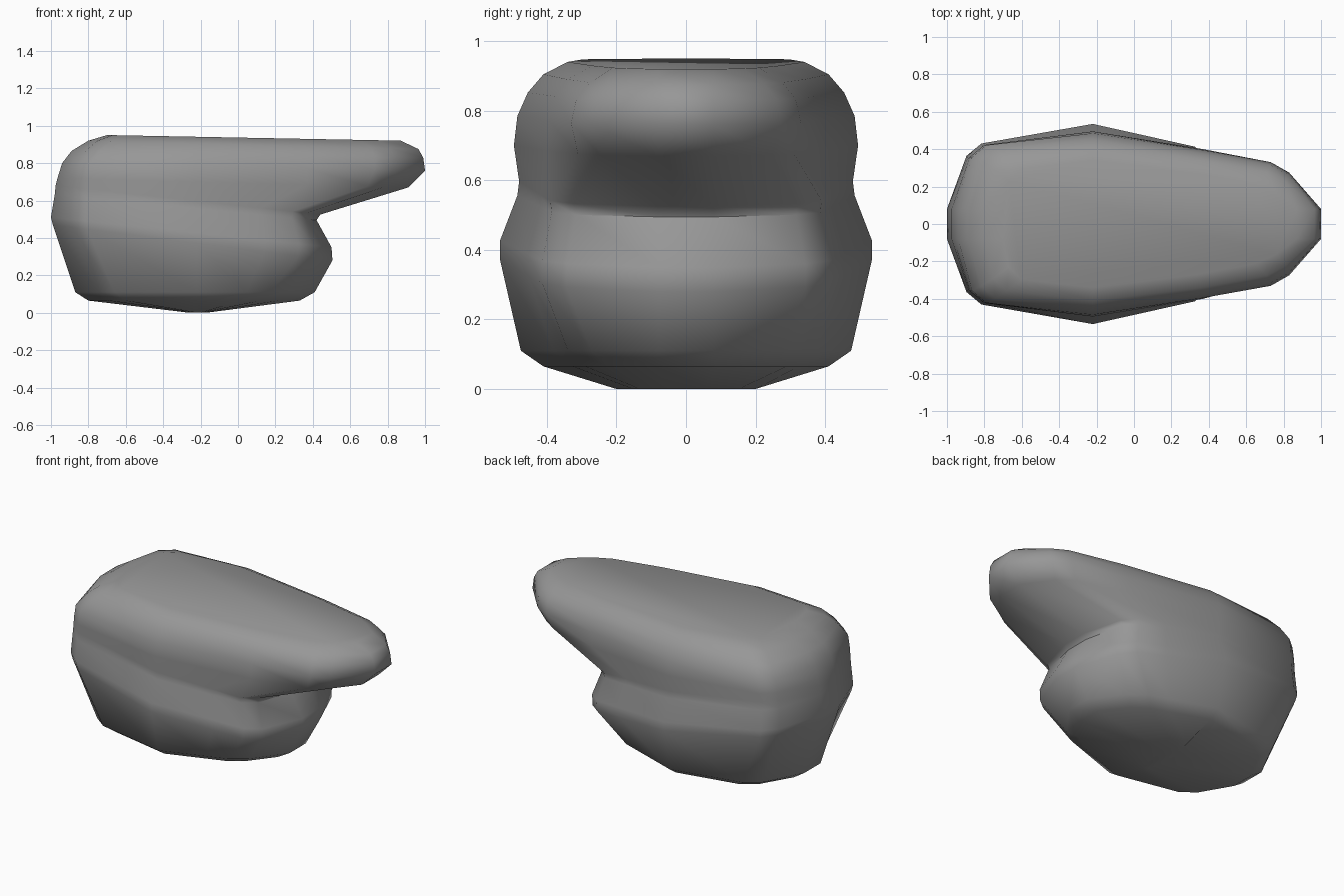
import bpy, bmesh
from mathutils import Vector

if "Cube" in bpy.data.objects:
    bpy.data.objects.remove(bpy.data.objects["Cube"])

MID_X = -0.22   # widest station of the body

# Each ring, bottom to top: left end x, left corner (x, y), middle y,
# shoulder (x, y) or None, right corner (x, y), right end x, z at left, z at right
RINGS = [
    (-0.26, (-0.24, 0.12), 0.20, None, (-0.19, 0.12), -0.17, 0.00, 0.00),
    (-0.80, (-0.66, 0.32), 0.41, None, (0.18, 0.27), 0.33, 0.065, 0.065),
    (-0.87, (-0.72, 0.37), 0.475, None, (0.23, 0.32), 0.41, 0.11, 0.11),
    (-0.99, (-0.865, 0.415), 0.535, None, (0.38, 0.40), 0.505, 0.47, 0.28),
    (-1.00, (-0.875, 0.42), 0.535, None, (0.385, 0.40), 0.50, 0.51, 0.35),
    (-0.98, (-0.87, 0.41), 0.485, None, (0.345, 0.375), 0.42, 0.63, 0.495),
    (-0.975, (-0.865, 0.41), 0.48, None, (0.35, 0.38), 0.44, 0.68, 0.525),
    (-0.965, (-0.86, 0.415), 0.495, (0.37, 0.40), (0.75, 0.295), 0.91, 0.72, 0.67),
    (-0.94, (-0.85, 0.415), 0.485, (0.37, 0.395), (0.79, 0.32), 1.00, 0.80, 0.76),
    (-0.89, (-0.80, 0.39), 0.455, (0.37, 0.375), (0.79, 0.305), 0.99, 0.865, 0.83),
    (-0.80, (-0.74, 0.35), 0.41, (0.36, 0.34), (0.77, 0.265), 0.965, 0.92, 0.875),
    (-0.70, (-0.66, 0.29), 0.34, (0.34, 0.27), (0.71, 0.20), 0.87, 0.95, 0.92),
]


def toward(a, b, d=0.06):
    """Point a short way from a towards b, for a chamfered corner."""
    v = b - a
    return a + v.normalized() * min(d, 0.4 * v.length)


def ring_points(xl, cl, ym, sh, cr, xr, zl, zr):
    """Closed, mirrored, tilted outline."""
    cl, cr = Vector(cl), Vector(cr)
    mid = Vector((MID_X, ym))
    left = Vector((xl, min(0.08, cl.y / 2)))
    right = Vector((xr, min(0.08, cr.y / 2)))
    sh = Vector(sh) if sh else mid.lerp(cr, 0.6)
    half = [left, toward(cl, left), toward(cl, mid), mid, sh,
            toward(cr, sh), toward(cr, right), right]
    pts = half + [Vector((p.x, -p.y)) for p in reversed(half)]
    return [(p.x, p.y, zl + (zr - zl) * (p.x - xl) / (xr - xl)) for p in pts]


# Body: loft through the rings, closed at bottom and top
bm = bmesh.new()
loops = [[bm.verts.new(p) for p in ring_points(*r)] for r in RINGS]
n = len(loops[0])
for a, b in zip(loops, loops[1:]):
    for i in range(n):
        j = (i + 1) % n
        bm.faces.new((a[i], a[j], b[j], b[i]))
bm.faces.new(loops[0])
bm.faces.new(loops[-1])
bmesh.ops.recalc_face_normals(bm, faces=bm.faces)
mesh = bpy.data.meshes.new("overhanging_body")
bm.to_mesh(mesh)
bm.free()

body = bpy.data.objects.new("overhanging_body", mesh)
bpy.context.collection.objects.link(body)

# Plain grey material
grey = bpy.data.materials.new("plain grey")
grey.diffuse_color = (0.31, 0.31, 0.31, 1)
grey.use_nodes = True
grey.node_tree.nodes["Principled BSDF"].inputs["Base Color"].default_value = grey.diffuse_color
mesh.materials.append(grey)

# Smooth shading
bpy.context.view_layer.objects.active = body
body.select_set(True)
bpy.ops.object.shade_smooth_by_angle(angle=0.75)
